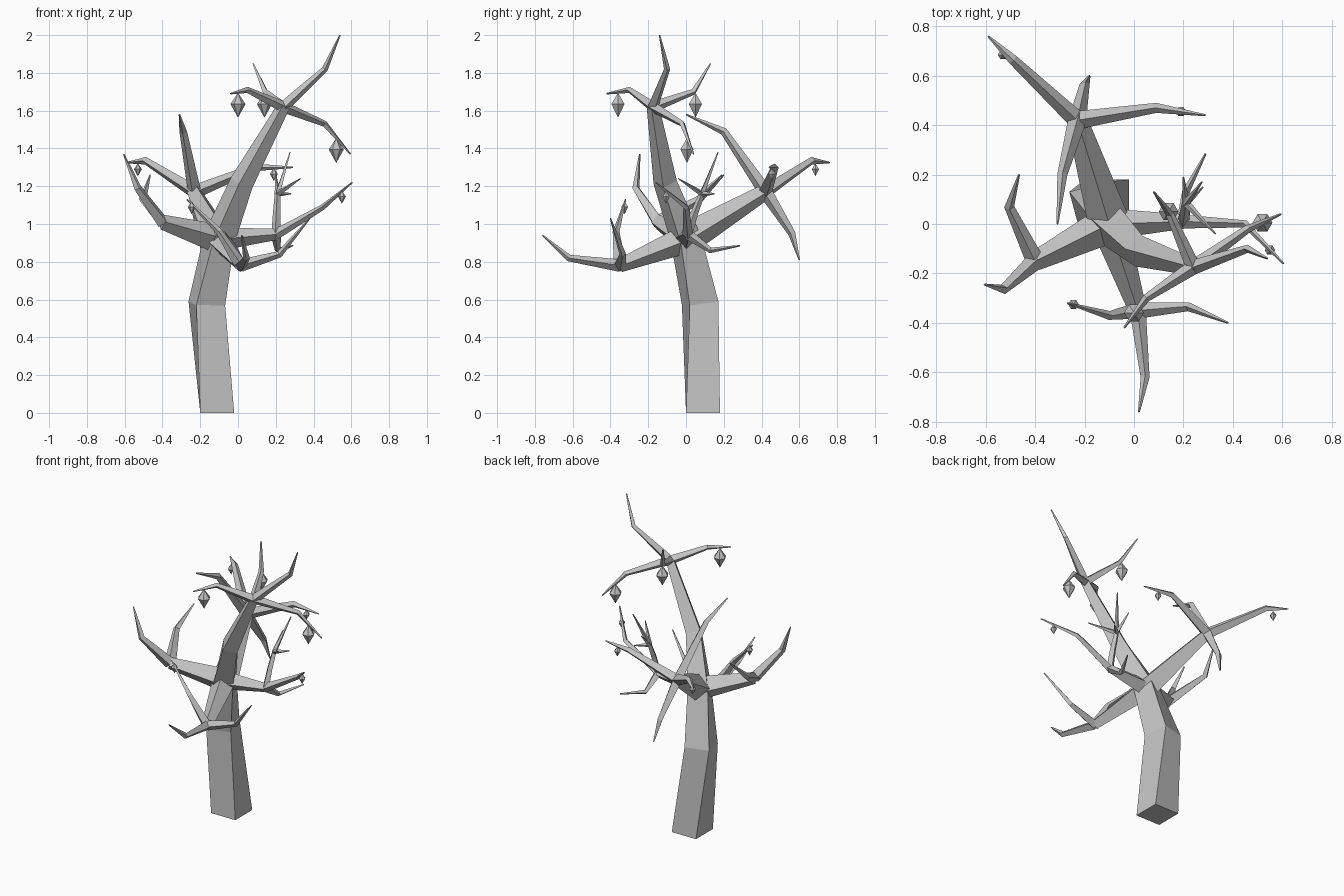
import bpy, bmesh, math
from mathutils import Vector

cube = bpy.data.objects.get("Cube")
if cube:
    bpy.data.objects.remove(cube, do_unlink=True)

grey = bpy.data.materials.new("bark_grey")
grey.use_nodes = True
grey.diffuse_color = (0.55, 0.55, 0.55, 1)
grey.node_tree.nodes["Principled BSDF"].inputs["Base Color"].default_value = grey.diffuse_color


def finish(name, bm):
    bmesh.ops.recalc_face_normals(bm, faces=bm.faces)
    mesh = bpy.data.meshes.new(name)
    bm.to_mesh(mesh)
    bm.free()
    mesh.materials.append(grey)
    bpy.context.collection.objects.link(bpy.data.objects.new(name, mesh))


def limb(name, points, radii, rolls=None, flat_base=False):
    """Four-sided tapering limb along a path."""
    pts = [Vector(p) for p in points]
    dirs = [(b - a).normalized() for a, b in zip(pts, pts[1:])]
    bm = bmesh.new()
    rings = []
    for i, p in enumerate(pts):
        t = (dirs[max(i - 1, 0)] + dirs[min(i, len(dirs) - 1)]).normalized()
        if flat_base and i == 0:
            t = Vector((0, 0, 1))
        if flat_base:
            u = Vector((1, 0, 0))
            u = (u - t * u.dot(t)).normalized()
        else:
            u = t.cross(Vector((0, 0, 1))).normalized()
        v = t.cross(u)
        roll = math.radians(rolls[i]) if rolls else 0
        rings.append([bm.verts.new(p + radii[i] * (u * math.cos(roll + k * math.pi / 2)
                      + v * math.sin(roll + k * math.pi / 2))) for k in range(4)])
    for a, b in zip(rings, rings[1:]):
        for k in range(4):
            bm.faces.new((a[k], a[(k + 1) % 4], b[(k + 1) % 4], b[k]))
    bm.faces.new(rings[0][::-1])
    bm.faces.new(rings[-1])
    finish(name, bm)


def fruit(name, centre, r):
    """Faceted hanging drop: short upper cone, long lower cone."""
    bm = bmesh.new()
    c = Vector(centre)
    top = bm.verts.new(c + Vector((0, 0, 1.5 * r)))
    low = bm.verts.new(c - Vector((0, 0, 1.8 * r)))
    ring = [bm.verts.new(c + r * Vector((math.cos(k * math.pi / 3), math.sin(k * math.pi / 3), 0)))
            for k in range(6)]
    for k in range(6):
        a, b = ring[k], ring[(k + 1) % 6]
        bm.faces.new((a, b, top))
        bm.faces.new((b, a, low))
    finish(name, bm)


# Trunk, bending into the highest limb
hub = (-0.1, 0.0, 0.92)
high = (0.24, -0.175, 1.62)
limb("trunk",
     [(-0.11, 0.09, 0), (-0.165, 0.075, 0.58), hub, (0.02, -0.11, 1.22), high],
     [0.127, 0.112, 0.088, 0.064, 0.034], [45, 60, 68, 75, 75], True)

# Main limbs: fork point, root radius, fork radius
back, front = (-0.23, 0.42, 1.17), (0.015, -0.35, 0.78)
right, left = (-0.4, -0.15, 1.01), (0.2, 0.01, 0.945)
for name, fork, r0, r1 in (("back", back, 0.085, 0.042), ("front", front, 0.075, 0.036),
                           ("right", right, 0.078, 0.04), ("left", left, 0.062, 0.03)):
    limb(name + "_limb", [hub, fork], [r0, r1])

# Branches: each fork sends out bent, pointed shoots (bend, tip)
shoots = {
    "high": (high, 0.03, [((0.46, -0.1, 1.82), (0.54, -0.14, 2.0)),
                          ((0.46, -0.02, 1.53), (0.595, 0.04, 1.37)),
                          ((0.05, -0.3, 1.71), (-0.04, -0.42, 1.69)),
                          ((0.145, 0.04, 1.70), (0.08, 0.13, 1.85))]),
    "back": (back, 0.037, [((-0.29, 0.2, 1.49), (-0.31, 0.0, 1.58)),
                           ((-0.49, 0.665, 1.335), (-0.59, 0.76, 1.325)),
                           ((-0.2, 0.56, 0.95), (-0.18, 0.6, 0.81)),
                           ((0.09, 0.47, 1.3), (0.29, 0.44, 1.3))]),
    "front": (front, 0.033, [((0.045, -0.62, 0.82), (0.02, -0.76, 0.94)),
                             ((0.22, -0.335, 0.84), (0.38, -0.4, 1.03)),
                             ((-0.1, -0.37, 0.96), (-0.27, -0.32, 1.13))]),
    "right": (right, 0.037, [((-0.505, 0.07, 1.13), (-0.465, 0.2, 1.26)),
                             ((-0.53, -0.265, 1.19), (-0.605, -0.245, 1.37))]),
    "left": (left, 0.028, [((0.45, 0.0, 1.09), (0.605, -0.16, 1.22)),
                           ((0.21, 0.13, 0.86), (0.29, 0.285, 0.885))]),
}
for name, (fork, r, paths) in shoots.items():
    for i, (bend, tip) in enumerate(paths, 1):
        limb(f"{name}_branch_{i}", [fork, bend, tip], [r, r * 0.55, 0.004])

# Upright twig on the left limb, ending in a spray of spikes
spray = (0.21, 0.085, 1.16)
limb("upright_twig", [left, (0.205, 0.045, 1.06), spray], [0.024, 0.02, 0.016])
for i, tip in enumerate([(0.275, 0.17, 1.38), (0.33, -0.04, 1.24),
                         (0.2, 0.19, 1.26), (0.28, 0.15, 1.16)], 1):
    limb(f"spray_spike_{i}", [spray, tip], [0.016, 0.003])

# Hanging fruit
for i, (c, r) in enumerate([((0.0, -0.36, 1.635), 0.04), ((0.14, 0.05, 1.635), 0.04),
                            ((0.52, 0.005, 1.395), 0.04), ((-0.53, 0.685, 1.29), 0.021),
                            ((0.19, 0.455, 1.265), 0.021), ((-0.245, -0.325, 1.09), 0.021),
                            ((0.55, -0.105, 1.145), 0.021)], 1):
    fruit(f"fruit_{i}", c, r)
